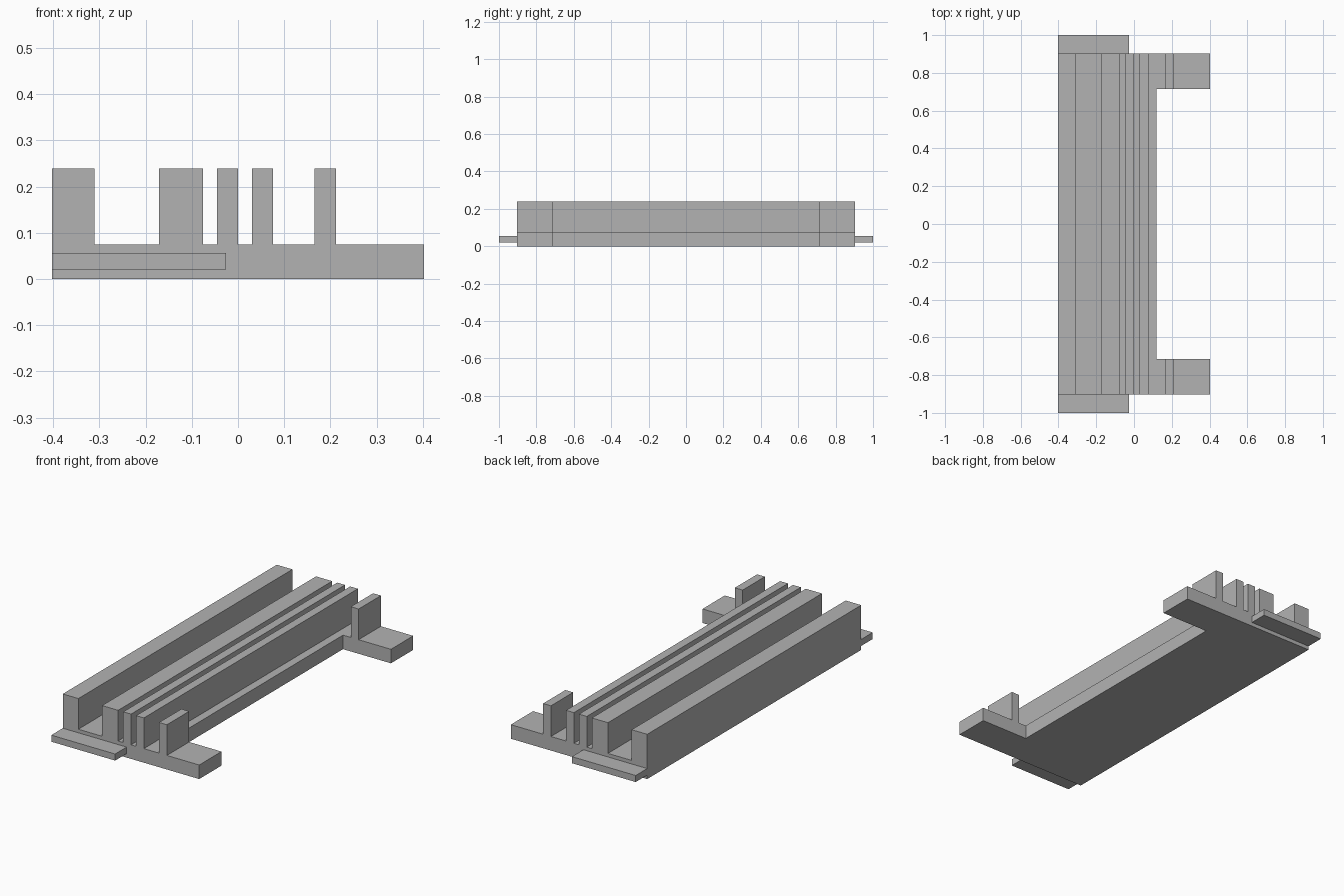
import bpy
import bmesh
from mathutils import Vector

cube = bpy.data.objects.get("Cube")
if cube:
    bpy.data.objects.remove(cube, do_unlink=True)

X_END = 0.403      # half width
Y_BODY = 0.903     # half length of the ribbed body
DECK, TOP = 0.075, 0.239
RIBS = [(-X_END, -0.311), (-0.171, -0.076), (-0.046, 0.0),
        (0.03, 0.076), (0.166, 0.212)]

grey = bpy.data.materials.new("plain grey")
grey.use_nodes = True
colour = (0.45, 0.45, 0.45, 1)
grey.diffuse_color = colour
grey.node_tree.nodes["Principled BSDF"].inputs["Base Color"].default_value = colour


def extrude_y(name, outline, y0, y1):
    """Extrude an (x, z) outline from y0 to y1."""
    bm = bmesh.new()
    face = bm.faces.new([bm.verts.new((x, y0, z)) for x, z in outline])
    moved = bmesh.ops.extrude_face_region(bm, geom=[face])["geom"]
    bmesh.ops.translate(bm, vec=Vector((0, y1 - y0, 0)),
                        verts=[v for v in moved if isinstance(v, bmesh.types.BMVert)])
    bmesh.ops.recalc_face_normals(bm, faces=bm.faces)
    mesh = bpy.data.meshes.new(name)
    bm.to_mesh(mesh)
    bm.free()
    mesh.materials.append(grey)
    obj = bpy.data.objects.new(name, mesh)
    bpy.context.collection.objects.link(obj)
    return obj


def block(name, x0, x1, y0, y1, z0, z1):
    return extrude_y(name, [(x0, z0), (x1, z0), (x1, z1), (x0, z1)], y0, y1)


# Ribbed body: base plate and upright ribs in one comb-shaped profile
outline = [(X_END, 0), (-X_END, 0)]
for x0, x1 in RIBS:
    if x0 > -X_END:
        outline.append((x0, DECK))
    outline += [(x0, TOP), (x1, TOP), (x1, DECK)]
outline.append((X_END, DECK))
body = extrude_y("ribbed_body", outline, -Y_BODY, Y_BODY)

# Long notch that leaves an arm at each end
cutter = block("notch_cutter", 0.12, 0.6, -0.715, 0.715, -0.1, 0.4)
cutter.hide_render = True
notch = body.modifiers.new("notch", "BOOLEAN")
notch.operation = "DIFFERENCE"
notch.solver = "EXACT"
notch.object = cutter
bpy.context.view_layer.objects.active = body
bpy.ops.object.modifier_apply(modifier=notch.name)
bpy.data.objects.remove(cutter, do_unlink=True)

# Thin tabs on both ends
block("front_tab", -X_END, -0.026, -1, -Y_BODY, 0.021, 0.056)
block("back_tab", -X_END, -0.026, Y_BODY, 1, 0.021, 0.056)
